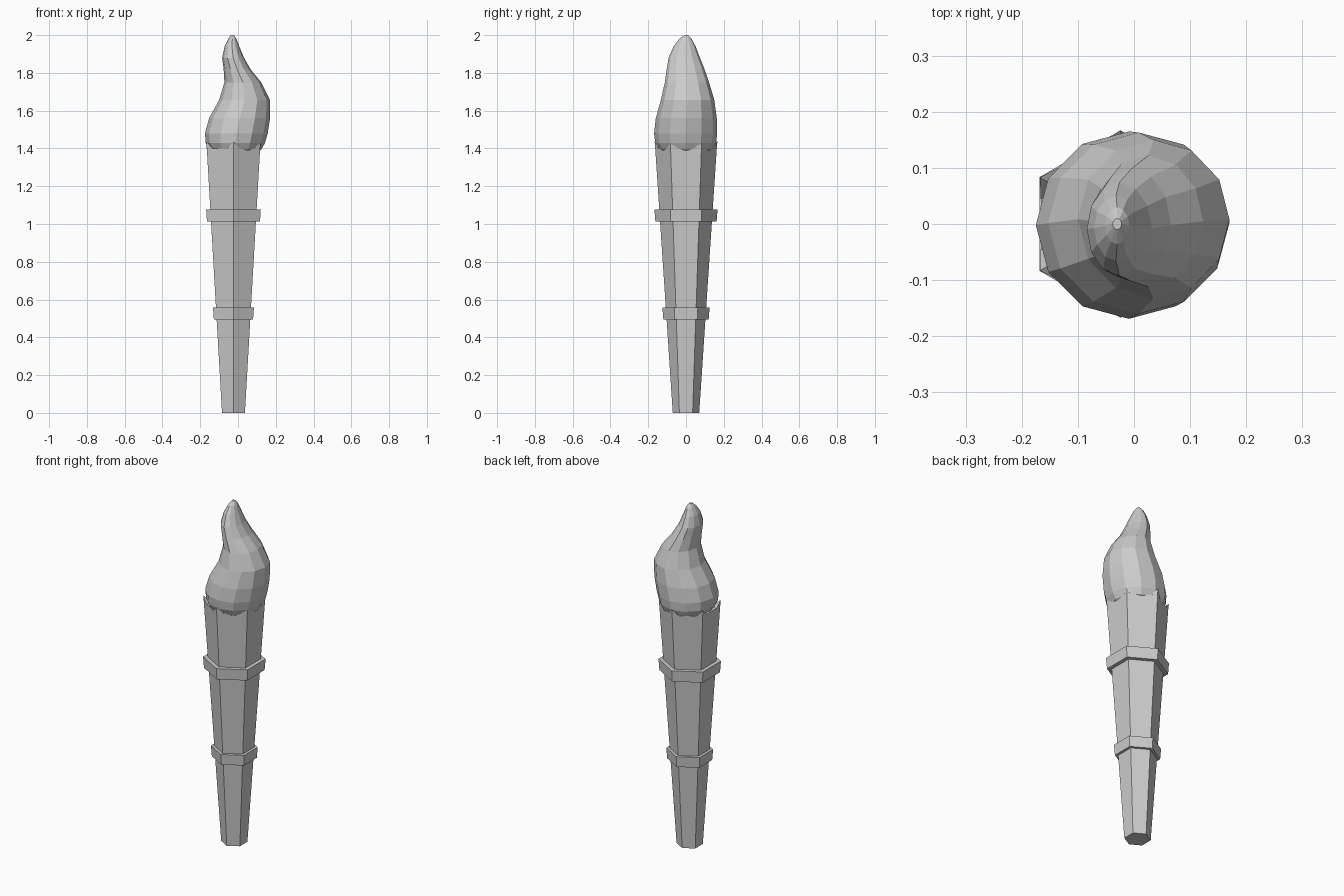
import bpy, bmesh
from math import sin, cos, pi, radians

cube = bpy.data.objects.get("Cube")
if cube:
    bpy.data.objects.remove(cube)

grey = bpy.data.materials.new("plain_grey")
grey.use_nodes = True
grey.diffuse_color = (0.6, 0.6, 0.6, 1)
grey.node_tree.nodes["Principled BSDF"].inputs["Base Color"].default_value = grey.diffuse_color

AXIS_X = -0.024                      # the handle stands slightly off centre
HEX = [radians(30 + 60 * i) for i in range(6)]


def finish(name, bm):
    bmesh.ops.recalc_face_normals(bm, faces=bm.faces)
    mesh = bpy.data.meshes.new(name)
    bm.to_mesh(mesh)
    bm.free()
    mesh.materials.append(grey)
    obj = bpy.data.objects.new(name, mesh)
    bpy.context.collection.objects.link(obj)
    return obj


def loft(name, sections, sides, turn):
    """Skin ellipses given as (z, centre x, centre y, radius x, radius y)."""
    bm = bmesh.new()
    rings = []
    for z, cx, cy, rx, ry in sections:
        angles = [turn + 2 * pi * i / sides for i in range(sides)]
        rings.append([bm.verts.new((cx + rx * cos(a), cy + ry * sin(a), z)) for a in angles])
    for low, high in zip(rings, rings[1:]):
        for i in range(sides):
            j = (i + 1) % sides
            bm.faces.new((low[i], low[j], high[j], high[i]))
    bm.faces.new(rings[0])
    bm.faces.new(rings[-1])
    return finish(name, bm)


def hex_part(name, profile):
    return loft(name, [(z, AXIS_X, 0, r, r) for z, r in profile], 6, HEX[0])


# Tapered hexagonal handle and its two bands
hex_part("handle", [(0, 0.07), (1.4, 0.163)])
hex_part("lower_band", [(0.495, 0.12), (0.557, 0.125)])
hex_part("upper_band", [(1.012, 0.162), (1.077, 0.167)])

# Small points on the corners of the rim
bm = bmesh.new()
for a in HEX:
    def spot(r, turn, z):
        return bm.verts.new((AXIS_X + r * cos(a + turn), r * sin(a + turn), z))
    tip = spot(0.166, 0, 1.437)
    base = [spot(0.163, 0, 1.4), spot(0.149, 0.22, 1.4),
            spot(0.12, 0, 1.4), spot(0.149, -0.22, 1.4)]
    bm.faces.new(base)
    for i in range(4):
        bm.faces.new((base[i], base[(i + 1) % 4], tip))
finish("rim_points", bm)

# Flame: left edge, right edge, front edge, back edge at each height
flame = [
    (1.37, -0.12, 0.09, -0.11, 0.11),
    (1.395, -0.155, 0.125, -0.145, 0.145),
    (1.43, -0.171, 0.143, -0.163, 0.16),
    (1.48, -0.175, 0.157, -0.169, 0.165),
    (1.56, -0.153, 0.17, -0.16, 0.163),
    (1.656, -0.1, 0.17, -0.133, 0.15),
    (1.75, -0.072, 0.123, -0.112, 0.122),
    (1.82, -0.076, 0.066, -0.102, 0.098),
    (1.88, -0.084, 0.032, -0.092, 0.074),
    (1.94, -0.071, 0.007, -0.066, 0.051),
    (1.98, -0.052, -0.008, -0.036, 0.03),
    (2.0, -0.038, -0.022, -0.01, 0.01),
]
loft("flame", [(z, (l + r) / 2, (f + b) / 2, (r - l) / 2, (b - f) / 2)
               for z, l, r, f, b in flame], 12, 0)
